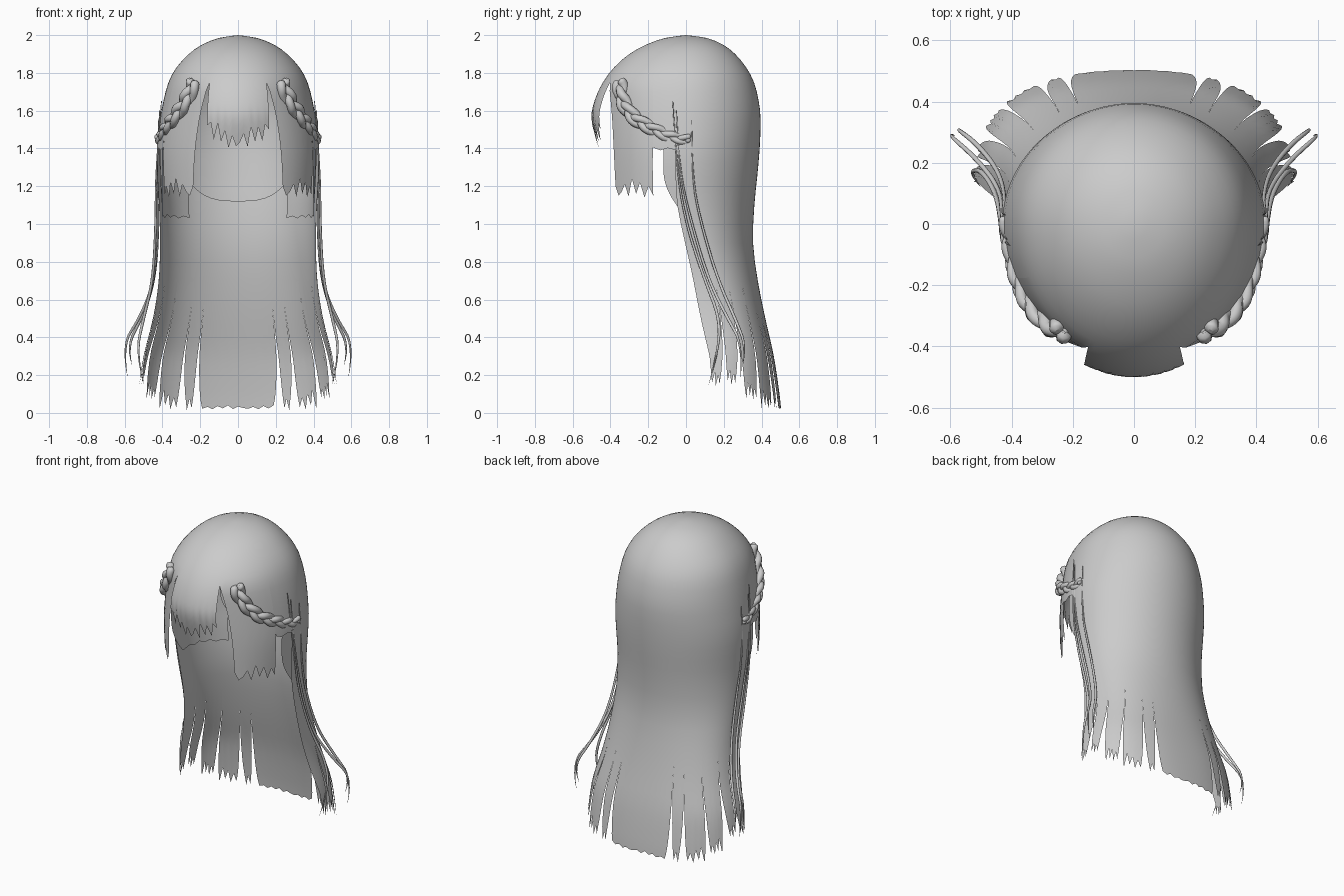
import bpy, bmesh, math
from mathutils import Vector

if "Cube" in bpy.data.objects:
    bpy.data.objects.remove(bpy.data.objects["Cube"])

# Hair shell profile, crown to tips: z, half width, back depth, front depth, centre y
ROWS = [(2.0, 0, 0, 0, 0), (1.985, .1, .11, .11, 0), (1.95, .19, .195, .21, 0), (1.9, .26, .26, .3, 0),
        (1.83, .325, .318, .38, 0), (1.75, .368, .36, .44, 0), (1.65, .395, .385, .485, 0),
        (1.55, .413, .395, .5, 0), (1.4, .43, .39, .465, 0), (1.25, .427, .377, .45, 0),
        (1.1, .418, .362, .45, .01), (.9, .413, .355, .4, .05), (.7, .42, .38, .4, .1),
        (.5, .45, .42, .4, .13), (.3, .5, .465, .4, .14), (.1, .53, .495, .4, .12), (0, .54, .505, .4, .1)]
N = len(ROWS) - 1


def profile(k):
    """Catmull-Rom sample of the profile table."""
    i = min(int(k), N - 1)
    t = k - i
    p1, p2 = Vector(ROWS[i]), Vector(ROWS[i + 1])
    p0 = Vector(ROWS[i - 1]) if i else p1
    p3 = Vector(ROWS[i + 2]) if i + 2 <= N else p2
    return .5 * (2 * p1 + (p2 - p0) * t + (2 * p0 - 5 * p1 + 4 * p2 - p3) * t * t
                 + (3 * p1 - 3 * p2 + p3 - p0) * t ** 3)


def k_at(z):
    lo, hi = 0, N
    for _ in range(30):
        m = (lo + hi) / 2
        lo, hi = (m, hi) if profile(m)[0] > z else (lo, m)
    return lo


def shell(deg, k, scale=1, fringe=False):
    z, a, back, front, c = profile(k)
    s, co = math.sin(math.radians(deg)), math.cos(math.radians(deg))
    if not fringe:
        front = min(front, .45)
    y = c + ((back - c) if co > 0 else (front + c)) * co
    # the lower back is squarer than an ellipse
    if co > 0:
        swell = 1 + .07 * (2 * s * co) ** 2 * min(1, max(0, (.9 - z) / .6))
        s, y = s * swell, c + (y - c) * swell
    return Vector((a * s * scale, y * scale, z))


TEETH = (.1, .6, .0, .8, .2, 1, .05, .7, .3)


def lock(bm, a, b, split, tip, a2, b2, n, depth=.05, bow=0, scale=1, fringe=False, side=1, start=0, power=2.2):
    """A sheet between angles a..b, narrowing to a2..b2 below the split, with a ragged tip."""
    ks = k_at(split)
    upper = [start + i * .5 for i in range(int((ks - start) * 2) + 1)]
    if upper[-1] < ks - .05:
        upper.append(ks)
    cols = []
    for j in range(n + 1):
        f = j / n
        end = k_at(max(.005, tip + depth * TEETH[j % 9] + bow * abs(2 * f - 1) ** 3))
        col = [(a + (b - a) * f, k) for k in upper]
        for i in range(1, 10):
            s = i / 9
            m = s ** power
            col.append((a + (a2 - a) * m + (b + (b2 - b) * m - a - (a2 - a) * m) * f,
                        upper[-1] + (end - upper[-1]) * s))
        cols.append([bm.verts.new(shell(d * side, k, scale, fringe)) for d, k in col])
    for c0, c1 in zip(cols, cols[1:]):
        for i in range(len(c0) - 1):
            q = (c0[i], c0[i + 1], c1[i + 1], c1[i])
            bm.faces.new(q if side > 0 else q[::-1])


def finish(bm, name):
    bmesh.ops.remove_doubles(bm, verts=bm.verts, dist=.0005)
    bmesh.ops.recalc_face_normals(bm, faces=bm.faces)
    me = bpy.data.meshes.new(name)
    bm.to_mesh(me)
    bm.free()
    me.shade_smooth()
    ob = bpy.data.objects.new(name, me)
    bpy.context.collection.objects.link(ob)


# Crown with long back hair, side locks and fringe
bm = bmesh.new()
lock(bm, -24, 24, .6, .02, -20, 20, 14, .02)
lock(bm, 156, 204, 1.75, 1.4, 157, 203, 17, .11, .09, fringe=True)
for sd in (1, -1):
    for a, b, split, tip, a2, b2, n in (
            (24, 33, .6, .015, 26, 30, 3), (33, 48, .42, .02, 35, 46, 6), (48, 65, .7, .07, 51, 61, 7),
            (65, 79, .62, .15, 69, 77, 5), (79, 97, .75, .14, 82, 90, 5)):
        lock(bm, a, b, split, tip, a2, b2, n, .1, side=sd)
    lock(bm, 97, 113, 1.5, 1.39, 97, 113, 3, .02, side=sd)
    lock(bm, 113, 156, 1.75, 1.14, 113, 146, 10, .1, side=sd, power=.7)
finish(bm, "outer_hair")

# Inner layer behind the face and at the nape
bm = bmesh.new()
lock(bm, -48, 48, 1.4, 1.12, -42, 42, 16, 0, .12, scale=.94, start=4, power=3)
for sd in (1, -1):
    lock(bm, 40, 106, 1.3, 1.03, 40, 92, 9, .02, scale=.965, side=sd, start=5)
finish(bm, "inner_hair")


def tube(name, pts, radii, size, kind='POLY'):
    cu = bpy.data.curves.new(name, 'CURVE')
    cu.dimensions = '3D'
    cu.bevel_depth = size
    cu.bevel_resolution = 2
    cu.resolution_u = 5
    cu.use_fill_caps = True
    sp = cu.splines.new(kind)
    sp.points.add(len(pts) - 1)
    for p, co, r in zip(sp.points, pts, radii):
        p.co = (*co, 1)
        p.radius = r
    if kind == 'NURBS':
        sp.order_u = 3
        sp.use_endpoint_u = True
    sp.use_smooth = True
    ob = bpy.data.objects.new(name, cu)
    bpy.context.collection.objects.link(ob)


# Three-strand braids running from the temples backwards
PATH = [Vector(p) for p in ((.22, -.35, 1.765), (.27, -.335, 1.65), (.335, -.275, 1.56),
                            (.38, -.18, 1.505), (.405, -.07, 1.455), (.42, .03, 1.445))]


def along(t):
    x = min(max(t, 0), .9999) * (len(PATH) - 1)
    i = int(x)
    return PATH[i].lerp(PATH[i + 1], x - i)


STEPS = 72
for sd, label in ((1, "right"), (-1, "left")):
    for strand in range(3):
        pts, radii = [], []
        for i in range(STEPS + 1):
            t = i / STEPS
            p = (along(t - .05) + along(t) + along(t + .05)) / 3
            tan = (along(t + .03) - along(t - .03)).normalized()
            out = Vector((p.x, p.y, 0)).normalized()
            across = tan.cross(out).normalized()
            ph = 2 * math.pi * (2.1 * t + strand / 3)
            w = 1 - .4 * t
            p = p + across * (.026 * w * math.sin(ph)) + out * (.004 + .013 * w * math.sin(2 * ph))
            pts.append((p.x * sd, p.y, p.z))
            radii.append(w * (.3 if i in (0, STEPS) else .85 if i in (1, STEPS - 1) else 1))
        tube(f"{label}_braid_strand", pts, radii, .025)

# Loose thin strands falling in front of the shoulders
LOOSE = [
    [(.415, -.05, 1.6), (.432, -.04, 1.3), (.43, .03, 1.0), (.44, .12, .7), (.52, .22, .5), (.615, .3, .36), (.585, .29, .19)],
    [(.405, -.07, 1.65), (.435, -.05, 1.3), (.435, 0, 1.0), (.45, .1, .7), (.5, .18, .5), (.54, .17, .32), (.5, .12, .15)],
    [(.42, .03, 1.55), (.432, .03, 1.25), (.42, .08, 1.0), (.44, .17, .7), (.51, .26, .5), (.59, .32, .35), (.56, .3, .25)],
]
for sd, label in ((1, "right"), (-1, "left")):
    for pts in LOOSE:
        tube(f"{label}_loose_strand", [(x * sd, y, z) for x, y, z in pts],
             (.3, .7, .9, 1.1, 1.2, .9, .05), .007, 'NURBS')
